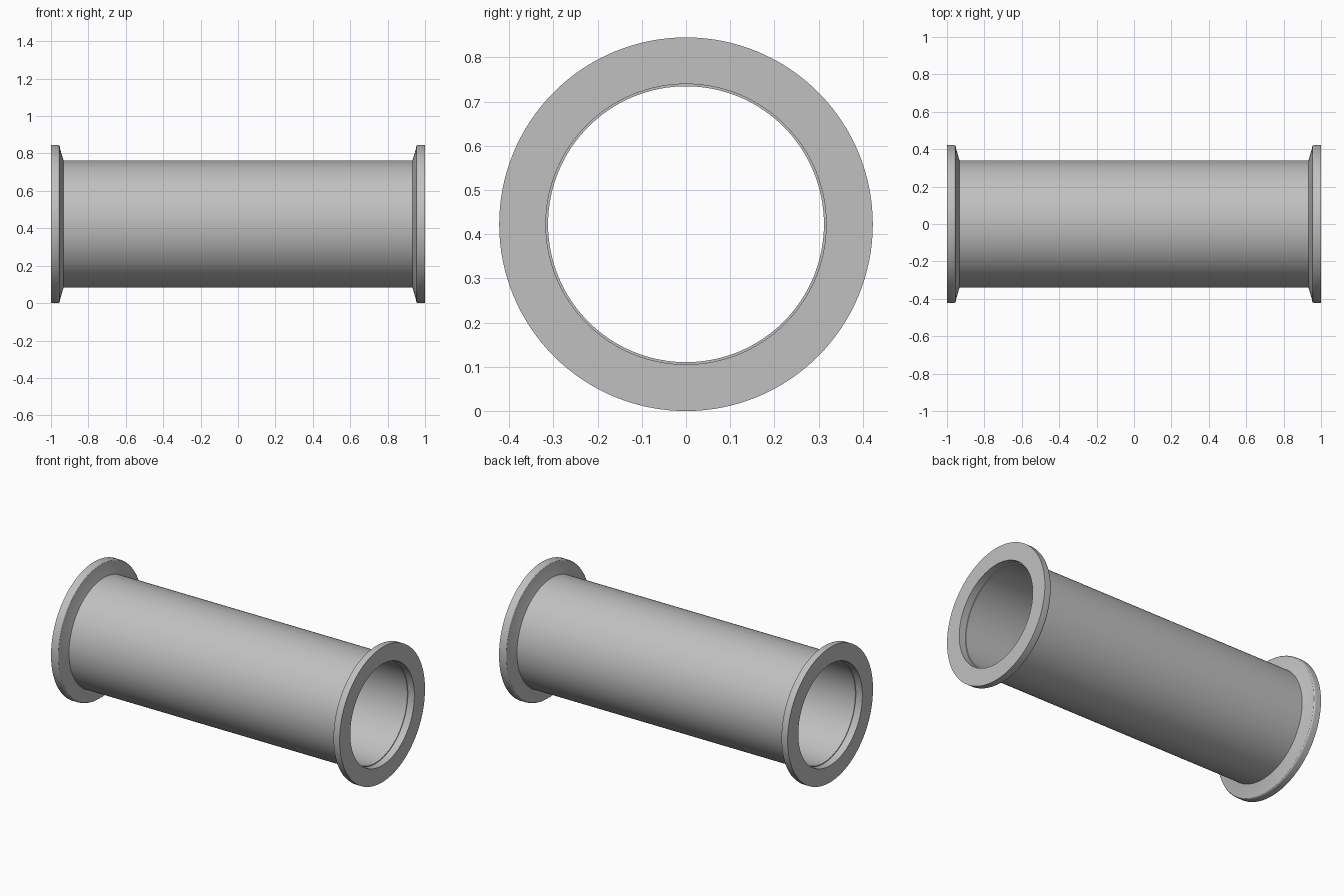
import bpy, bmesh, math

cube = bpy.data.objects.get("Cube")
if cube:
    bpy.data.objects.remove(cube)

SEGMENTS = 128
AXIS_Z = 0.4225

steel = bpy.data.materials.new("light grey steel")
steel.use_nodes = True
grey = (0.53, 0.53, 0.53, 1)
steel.diffuse_color = grey
steel.node_tree.nodes["Principled BSDF"].inputs["Base Color"].default_value = grey


def lathe(name, profile):
    """Revolve a closed (x, radius) profile around the x axis."""
    bm = bmesh.new()
    rings = []
    for i in range(SEGMENTS):
        a = math.tau * i / SEGMENTS
        rings.append([bm.verts.new((x, r * math.cos(a), r * math.sin(a)))
                      for x, r in profile])
    n = len(profile)
    for i, ring in enumerate(rings):
        following = rings[(i + 1) % SEGMENTS]
        for j in range(n):
            k = (j + 1) % n
            bm.faces.new((ring[j], ring[k], following[k], following[j]))
    bmesh.ops.recalc_face_normals(bm, faces=bm.faces)
    mesh = bpy.data.meshes.new(name)
    bm.to_mesh(mesh)
    bm.free()
    mesh.materials.append(steel)
    obj = bpy.data.objects.new(name, mesh)
    obj.location.z = AXIS_Z
    bpy.context.collection.objects.link(obj)
    bpy.ops.object.select_all(action="DESELECT")
    obj.select_set(True)
    bpy.context.view_layer.objects.active = obj
    bpy.ops.object.shade_smooth_by_angle(angle=math.radians(30))


# Half of the spool outline: outer tube wall, tapered flange with a
# rounded shoulder, end face, shallow counterbore, inner tube wall
half = [(0.933, 0.34), (0.952, 0.405)]
fillet_x, fillet_r, radius = 0.9645, 0.4095, 0.013
for step in range(1, 6):
    a = math.radians(164 - 74 * step / 5)
    half.append((fillet_x + radius * math.cos(a), fillet_r + radius * math.sin(a)))
half += [(1, AXIS_Z), (1, 0.317), (0.955, 0.317), (0.955, 0.312)]

# Mirror the outline for the other end, giving one continuous pipe
lathe("flanged_pipe", half + [(-x, r) for x, r in reversed(half)])
